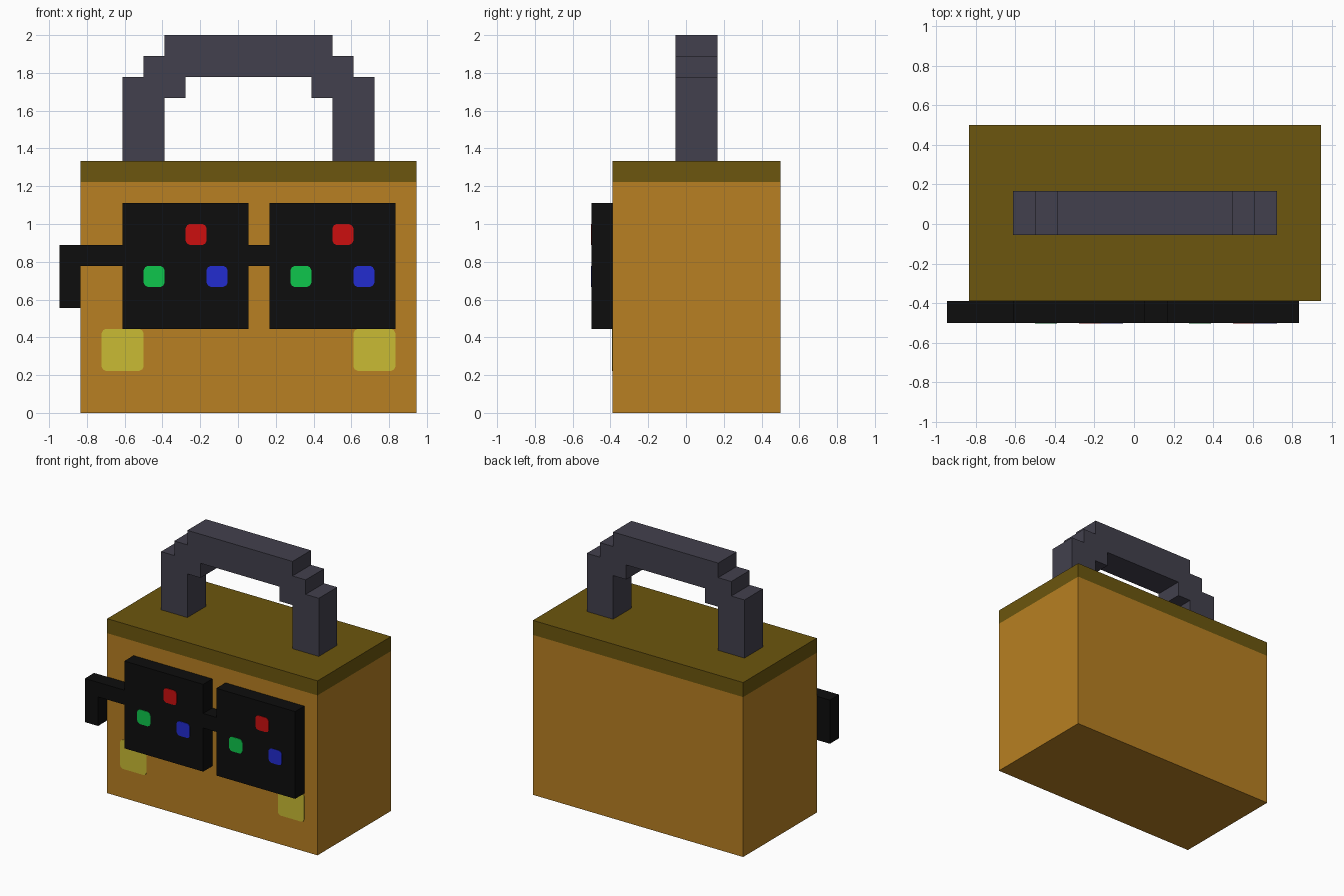
import bpy, bmesh
from mathutils import Vector

if "Cube" in bpy.data.objects:
    bpy.data.objects.remove(bpy.data.objects["Cube"])

U = 1 / 9  # one block of the design grid


def srgb(r, g, b):
    def lin(c):
        c /= 255
        return c / 12.92 if c <= 0.04045 else ((c + 0.055) / 1.055) ** 2.4
    return (lin(r), lin(g), lin(b), 1)


def material(name, *rgb):
    m = bpy.data.materials.new(name)
    m.diffuse_color = srgb(*rgb)
    m.use_nodes = True
    m.node_tree.nodes["Principled BSDF"].inputs["Base Color"].default_value = m.diffuse_color
    return m


ORANGE = material("orange", 184, 128, 34)
OLIVE = material("dark olive", 108, 86, 14)
BLACK = material("black", 13, 13, 13)
SLATE = material("slate grey", 66, 64, 77)
YELLOW = material("yellow", 202, 187, 52)
RED = material("red", 204, 15, 15)
GREEN = material("green", 14, 198, 76)
BLUE = material("blue", 34, 44, 208)


def finish(name, bm, *mats):
    bmesh.ops.recalc_face_normals(bm, faces=bm.faces)
    mesh = bpy.data.meshes.new(name)
    bm.to_mesh(mesh)
    bm.free()
    for m in mats:
        mesh.materials.append(m)
    ob = bpy.data.objects.new(name, mesh)
    bpy.context.collection.objects.link(ob)
    return ob


def extrude_outline(name, points, y0, y1, mat):
    """Extrude an x/z outline (in blocks) from y0 to y1."""
    bm = bmesh.new()
    face = bm.faces.new([bm.verts.new((x * U, y0 * U, z * U)) for x, z in points])
    ext = bmesh.ops.extrude_face_region(bm, geom=[face], use_keep_orig=True)
    moved = [v for v in ext["geom"] if isinstance(v, bmesh.types.BMVert)]
    bmesh.ops.translate(bm, verts=moved, vec=(0, (y1 - y0) * U, 0))
    return finish(name, bm, mat)


def plate(name, x, z, size, y, mat):
    """Thin square plate with clipped corners, lower left at x, z."""
    c = 0.2
    s = size
    pts = [(c, 0), (s - c, 0), (s - c / 3, c / 3), (s, c), (s, s - c),
           (s - c / 3, s - c / 3), (s - c, s), (c, s), (c / 3, s - c / 3),
           (0, s - c), (0, c), (c / 3, c / 3)]
    return extrude_outline(name, [(x + a, z + b) for a, b in pts], y - 0.03, y, mat)


# body: box with an olive top band and a sunken black mouth
bm = bmesh.new()
bmesh.ops.create_cube(bm, size=1)
for v in bm.verts:
    v.co = Vector(((v.co.x * 16 + 0.5) * U, (v.co.y * 8 + 0.5) * U, (v.co.z + 0.5) * 12 * U))
for axis, pos in [(2, 11), (0, -0.5), (0, 1.5), (2, 1), (2, 3)]:
    co, no = Vector(), Vector()
    co[axis], no[axis] = pos * U, 1
    bmesh.ops.bisect_plane(bm, geom=bm.verts[:] + bm.edges[:] + bm.faces[:],
                           plane_co=co, plane_no=no)
bm.normal_update()
for f in bm.faces:
    f.material_index = 1 if f.calc_center_median().z > 11 * U else 0
mouth = [f for f in bm.faces if f.normal.y < -0.9
         and (f.calc_center_median() - Vector((0.5 * U, -3.5 * U, 2 * U))).length < 0.01]
ext = bmesh.ops.extrude_face_region(bm, geom=mouth)
bmesh.ops.translate(bm, vec=(0, U, 0),
                    verts=[g for g in ext["geom"] if isinstance(g, bmesh.types.BMVert)])
for g in ext["geom"]:
    if isinstance(g, bmesh.types.BMFace):
        g.material_index = 2
finish("body", bm, ORANGE, OLIVE, BLACK)

# handle: stepped arch, mirrored about x = half a block
half = [(-6, 12), (-6, 16), (-5, 16), (-5, 17), (-4, 17), (-4, 18)]
inner = [(-3, 16), (-3, 15), (-4, 15), (-4, 12)]
arch = half + [(-x, z) for x, z in reversed(half)]
arch += [(-x, z) for x, z in reversed(inner)] + inner
extrude_outline("handle", [(x + 0.5, z) for x, z in arch], -0.5, 1.5, SLATE)

# glasses: two square lenses, bridge and bent side arm
extrude_outline("glasses", [
    (-8.5, 5), (-7.5, 5), (-7.5, 7), (-5.5, 7), (-5.5, 4), (0.5, 4), (0.5, 7),
    (1.5, 7), (1.5, 4), (7.5, 4), (7.5, 10), (1.5, 10), (1.5, 8), (0.5, 8),
    (0.5, 10), (-5.5, 10), (-5.5, 8), (-8.5, 8)], -4.5, -3.5, BLACK)

# coloured lens dots and cheeks
for side, x, cheek in (("left", -5.5, -6.5), ("right", 1.5, 5.5)):
    plate(side + "_red_dot", x + 3, 8, 1, -4.5, RED)
    plate(side + "_green_dot", x + 1, 6, 1, -4.5, GREEN)
    plate(side + "_blue_dot", x + 4, 6, 1, -4.5, BLUE)
    plate(side + "_cheek", cheek, 2, 2, -3.5, YELLOW)
